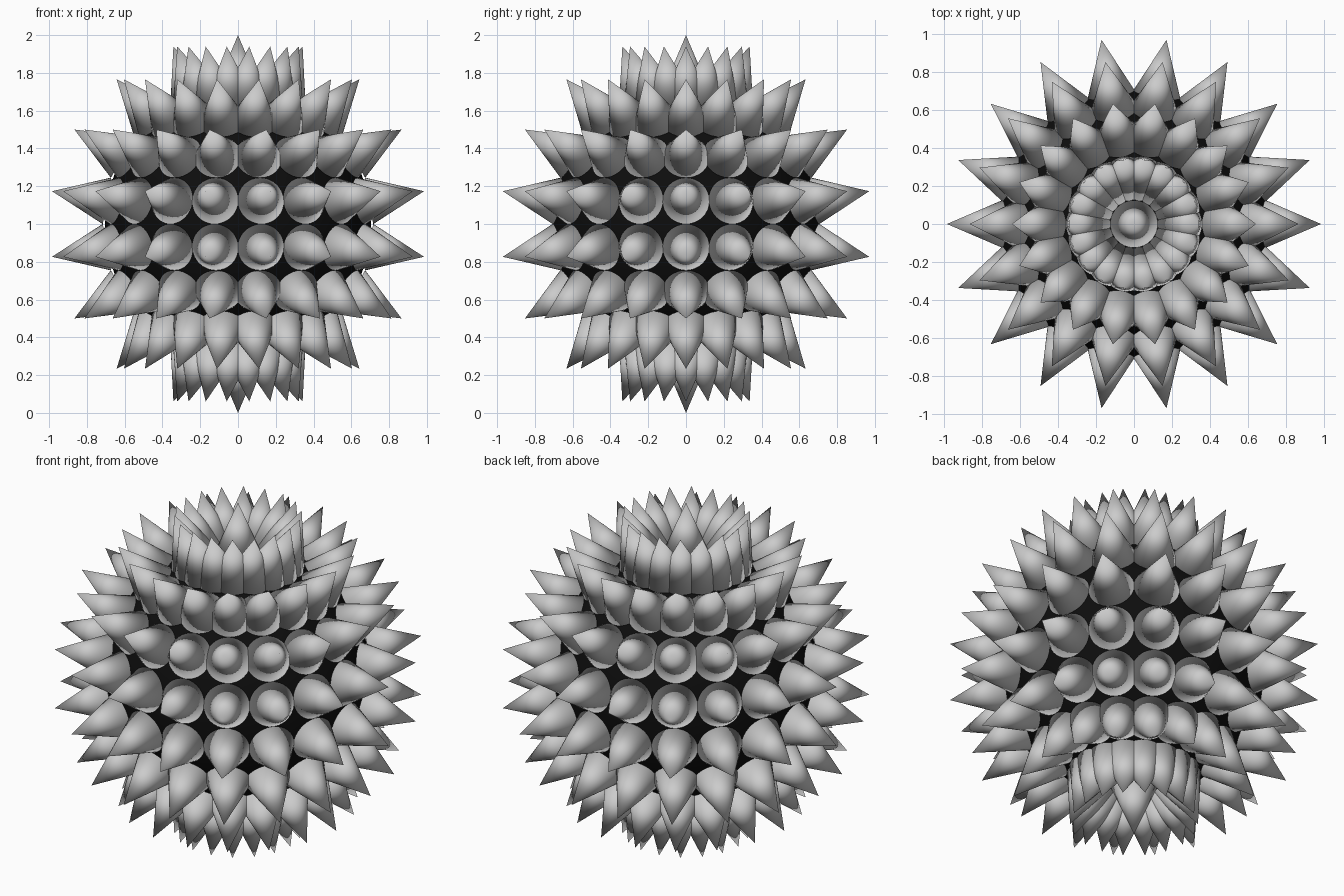
import bpy, bmesh
from math import radians, sin, cos
from mathutils import Vector

if "Cube" in bpy.data.objects:
    bpy.data.objects.remove(bpy.data.objects["Cube"])

CENTER = Vector((0, 0, 1))
CORE_R, TIP_R, BASE_R = 0.705, 1.0, 0.125

# Dark core ball
bpy.ops.mesh.primitive_uv_sphere_add(segments=64, ring_count=32, radius=CORE_R, location=CENTER)
core = bpy.context.object
core.name = "core_ball"
bpy.ops.object.shade_smooth()
black = bpy.data.materials.new("black")
black.diffuse_color = (0.004, 0.004, 0.004, 1)
black.use_nodes = True
black.node_tree.nodes["Principled BSDF"].inputs["Base Color"].default_value = black.diffuse_color
core.data.materials.append(black)

# One shared spike mesh, smooth over the rim as well
bm = bmesh.new()
bmesh.ops.create_cone(bm, cap_ends=True, segments=32, radius1=BASE_R, radius2=0, depth=TIP_R - CORE_R)
bmesh.ops.remove_doubles(bm, verts=bm.verts, dist=1e-5)
for f in bm.faces:
    f.smooth = True
spike_mesh = bpy.data.meshes.new("spike")
bm.to_mesh(spike_mesh)
bm.free()


def add_spike(name, lat, lon):
    a, b = radians(lat), radians(lon)
    d = Vector((cos(a) * cos(b), cos(a) * sin(b), sin(a)))
    ob = bpy.data.objects.new(name, spike_mesh)
    ob.location = CENTER + d * (CORE_R + TIP_R) / 2
    ob.rotation_euler = (0, radians(90 - lat), b)
    bpy.context.collection.objects.link(ob)


# Rings of spikes every 20 degrees
for lat in range(-70, 71, 20):
    for lon in range(0, 360, 20):
        add_spike(f"spike_{lat}_{lon}", lat, lon)

# Pole spikes
add_spike("top_spike", 90, 0)
add_spike("bottom_spike", -90, 0)
